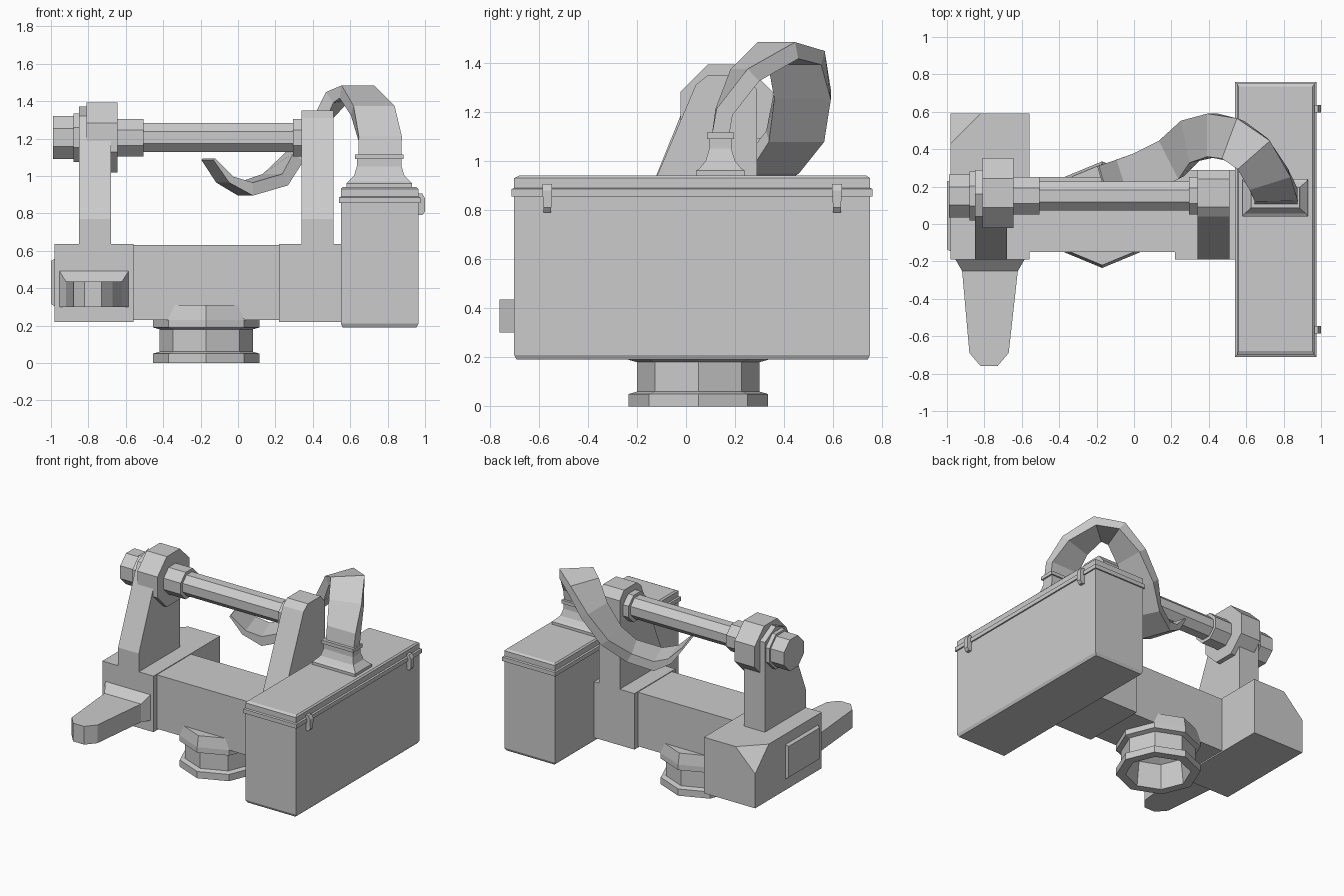
import bpy, bmesh
from math import cos, sin, pi
from mathutils import Vector

if "Cube" in bpy.data.objects:
    bpy.data.objects.remove(bpy.data.objects["Cube"])


def finish(name, bm):
    bmesh.ops.recalc_face_normals(bm, faces=bm.faces)
    me = bpy.data.meshes.new(name)
    bm.to_mesh(me)
    bm.free()
    ob = bpy.data.objects.new(name, me)
    bpy.context.collection.objects.link(ob)
    return ob


def loft(name, rings, caps=True, loop=False):
    """Skin a list of equal-length point rings."""
    bm = bmesh.new()
    vs = [[bm.verts.new(p) for p in r] for r in rings]
    n = len(rings[0])
    pairs = list(zip(vs, vs[1:])) + ([(vs[-1], vs[0])] if loop else [])
    for a, b in pairs:
        for i in range(n):
            j = (i + 1) % n
            bm.faces.new((a[i], a[j], b[j], b[i]))
    if caps and not loop:
        bm.faces.new(vs[0][::-1])
        bm.faces.new(vs[-1])
    return finish(name, bm)


def rect_z(x0, x1, y0, y1, z):
    return [(x0, y0, z), (x1, y0, z), (x1, y1, z), (x0, y1, z)]


def box(name, x0, x1, y0, y1, z0, z1):
    return loft(name, [rect_z(x0, x1, y0, y1, z) for z in (z0, z1)])


def prism_x(name, prof, x0, x1):
    return loft(name, [[(x, y, z) for y, z in prof] for x in (x0, x1)])


def barrel(name, steps, cy=0.15, cz=1.205, n=8):
    """Octagonal turned part along x; steps are (x, flat half-width)."""
    rings = []
    for x, h in steps:
        r = h / cos(pi / n)
        rings.append([(x, cy + r * cos((i + .5) * 2 * pi / n),
                       cz + r * sin((i + .5) * 2 * pi / n)) for i in range(n)])
    return loft(name, rings)


# Receiver: rear block with clipped back corners, middle, and right block
rear = box("rear_block", -.98, -.56, -.19, .59, .22, .635)
bm = bmesh.new()
bm.from_mesh(rear.data)
corners = [v for v in bm.verts if v.co.y > .5 and v.co.z > .6 and v.co.x < -.9]
bmesh.ops.bevel(bm, geom=corners, offset=.16, segments=1, affect='VERTICES')
bm.to_mesh(rear.data)
bm.free()
box("middle_body", -.56, .22, -.15, .25, .23, .63)
box("right_block", .22, .56, -.19, .29, .22, .635)
loft("side_panel", [[(x, y, z) for y, z in
     [(-.15 + d, .30 + d), (.24 - d, .30 + d), (.24 - d, .56 - d), (-.15 + d, .56 - d)]]
     for x, d in ((-.975, 0), (-1.0, .015))])

# Pedestal: hollow octagonal lathe under the body
ped = [(.22, 0), (.285, 0), (.285, .05), (.25, .06), (.25, .18), (.285, .19),
       (.285, .23), (.27, .31), (.1, .31), (.1, .24), (.2, .18)]
loft("pedestal", [[(-.17 + r * cos(i * pi / 4), .05 + r * sin(i * pi / 4), z)
                   for i in range(8)] for r, z in ped], loop=True)

# Front handle with its tapered root
loft("handle_root", [
    [(-.96, -.18, .30), (-.58, -.18, .30), (-.58, -.18, .50), (-.96, -.18, .50)],
    [(-.92, -.25, .30), (-.62, -.25, .30), (-.62, -.25, .435), (-.92, -.25, .435)]])
grip = [(-.92, -.24), (-.88, -.69), (-.82, -.76), (-.73, -.76), (-.67, -.69), (-.62, -.24)]
loft("handle", [[(x, y, z) for x, y in grip] for z in (.30, .435)])

# Two uprights with sloping front faces
prism_x("left_upright", [(-.19, .62), (-.19, .77), (0, 1.24), (.04, 1.32), (.16, 1.37),
                         (.29, 1.3), (.29, .62)], -.85, -.68)
prism_x("right_upright", [(-.19, .62), (-.19, .77), (.04, 1.31), (.09, 1.35), (.24, 1.35),
                          (.29, 1.29), (.29, .62)], .34, .51)

# Cross tube: hub, stepped collars and end cap
barrel("tube_hub", [(-.81, .187), (-.645, .187)], .165)
barrel("tube", [(-.66, .1), (-.505, .1), (-.505, .077), (.295, .077), (.295, .1), (.36, .1)])
barrel("tube_end_cap", [(-.99, .115), (-.88, .115), (-.88, .13), (-.80, .13)])

# Supply box, lid and latches
loft("supply_box", [rect_z(.56, .955, -.69, .74, .19), rect_z(.55, .965, -.70, .75, .21),
                    rect_z(.55, .965, -.70, .75, .86)])
loft("box_lid", [rect_z(.54, .975, -.71, .76, z) for z in (.855, .885)]
     + [rect_z(.55, .965, -.70, .75, .89), rect_z(.55, .965, -.70, .75, .93),
        rect_z(.56, .955, -.68, .735, .94)])
for i, y in enumerate((-.565, .615)):
    loft("latch_%d" % (i + 1), [rect_z(.96, x, y - w, y + w, z) for x, w, z in
         ((.985, .016, .79), (1.0, .016, .81), (1.0, .02, .88), (.985, .02, .905))])

# Feed adapter on the lid
adapter = [(.175, .10, .935), (.175, .10, .96), (.165, .085, .97), (.135, .06, 1.0),
           (.12, .045, 1.05), (.12, .045, 1.09), (.13, .055, 1.09), (.13, .055, 1.115),
           (.115, .04, 1.115)]
loft("feed_adapter", [rect_z(.755 - a, .755 + a, .14 - b, .14 + b, z) for a, b, z in adapter])

# Curved chute: centre point and heading of the flat width
path = [((.76, .14, 1.10), (1, 0)), ((.76, .155, 1.20), (1, .02)),
        ((.72, .24, 1.35), (.95, .3)), ((.635, .375, 1.45), (.75, .66)),
        ((.53, .45, 1.42), (.35, .94)), ((.42, .475, 1.27), (0, 1)),
        ((.30, .445, 1.10), (-.2, .98)), ((.20, .35, .98), (-.45, .89)),
        ((.04, .27, .93), (-.35, .94)), ((-.07, .23, .98), (-.3, .95)),
        ((-.16, .20, 1.09), (-.28, .96))]
pts = [Vector(p) for p, _ in path]
rings = []
for i, (p, (wx, wy)) in enumerate(path):
    t = pts[min(i + 1, len(pts) - 1)] - pts[max(i - 1, 0)]
    w = Vector((wx, wy, 0)).normalized()
    n = t.cross(w).normalized() * (.035 if i < 9 else .02 if i < 10 else .006)
    w *= .115
    c = pts[i]
    rings.append([c - w - n, c + w - n, c + w + n, c - w + n])
loft("feed_chute", rings)
